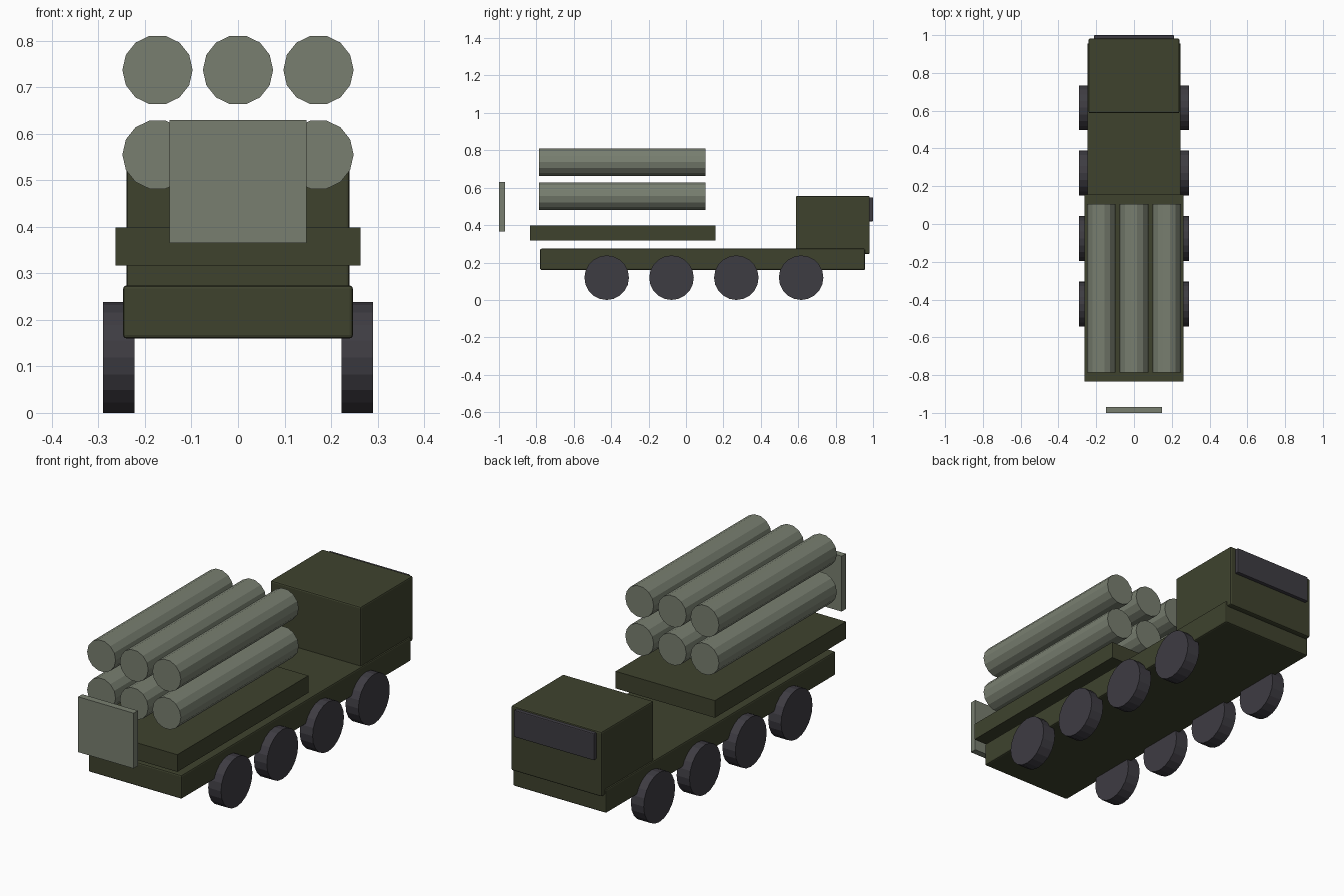
import bpy, bmesh, math
from mathutils import Matrix

if "Cube" in bpy.data.objects:
    bpy.data.objects.remove(bpy.data.objects["Cube"])


def material(name, rgb):
    m = bpy.data.materials.new(name)
    m.diffuse_color = (*rgb, 1)
    m.use_nodes = True
    m.node_tree.nodes["Principled BSDF"].inputs["Base Color"].default_value = m.diffuse_color
    return m


olive = material("dark olive", (0.049, 0.055, 0.027))
grey_green = material("grey green", (0.190, 0.212, 0.163))
charcoal = material("charcoal", (0.048, 0.045, 0.055))


def finish(name, bm, mat):
    bmesh.ops.recalc_face_normals(bm, faces=bm.faces)
    mesh = bpy.data.meshes.new(name)
    bm.to_mesh(mesh)
    bm.free()
    mesh.materials.append(mat)
    obj = bpy.data.objects.new(name, mesh)
    bpy.context.collection.objects.link(obj)
    return obj


def box(name, xs, ys, zs, mat, bevel=0):
    size = [b - a for a, b in (xs, ys, zs)]
    mid = [(a + b) / 2 for a, b in (xs, ys, zs)]
    bm = bmesh.new()
    bmesh.ops.create_cube(bm, size=1, matrix=Matrix.Translation(mid) @ Matrix.Diagonal((*size, 1)))
    if bevel:
        bmesh.ops.bevel(bm, geom=bm.edges[:], offset=bevel, segments=2,
                        profile=0.5, affect='EDGES')
    return finish(name, bm, mat)


def cylinder(name, centre, radius, depth, sides, axis, mat):
    # A corner of the polygon points straight up
    if axis == 'Y':
        turn = Matrix.Rotation(math.pi / 2, 4, 'X') @ Matrix.Rotation(math.pi / 2, 4, 'Z')
    else:
        turn = Matrix.Rotation(math.pi / 2, 4, 'Y')
    bm = bmesh.new()
    bmesh.ops.create_cone(bm, cap_ends=True, segments=sides, radius1=radius,
                          radius2=radius, depth=depth,
                          matrix=Matrix.Translation(centre) @ turn)
    return finish(name, bm, mat)


# Truck body
box("chassis", (-0.247, 0.247), (-0.78, 0.957), (0.16, 0.274), olive, 0.007)
box("cab", (-0.24, 0.24), (0.587, 0.982), (0.246, 0.556), olive, 0.007)
box("windshield", (-0.212, 0.212), (0.965, 1.0), (0.42, 0.549), charcoal, 0.004)

# Launcher bed and rear plate
box("launcher_bed", (-0.263, 0.263), (-0.835, 0.157), (0.317, 0.399), olive)
box("rear_plate", (-0.147, 0.147), (-1.0, -0.968), (0.365, 0.63), grey_green)

# Two rows of three tubes
for row, z in enumerate((0.555, 0.737)):
    for col, x in enumerate((-0.173, 0, 0.173)):
        cylinder(f"tube_{row}_{col}", (x, -0.341, z), 0.0755, 0.892, 14, 'Y', grey_green)

# Four wheels on each side
for i in range(4):
    for side, s in (("left", -1), ("right", 1)):
        cylinder(f"wheel_{side}_{i}", (s * 0.256, -0.424 + i * 0.3465, 0.119),
                 0.119, 0.068, 20, 'X', charcoal)
